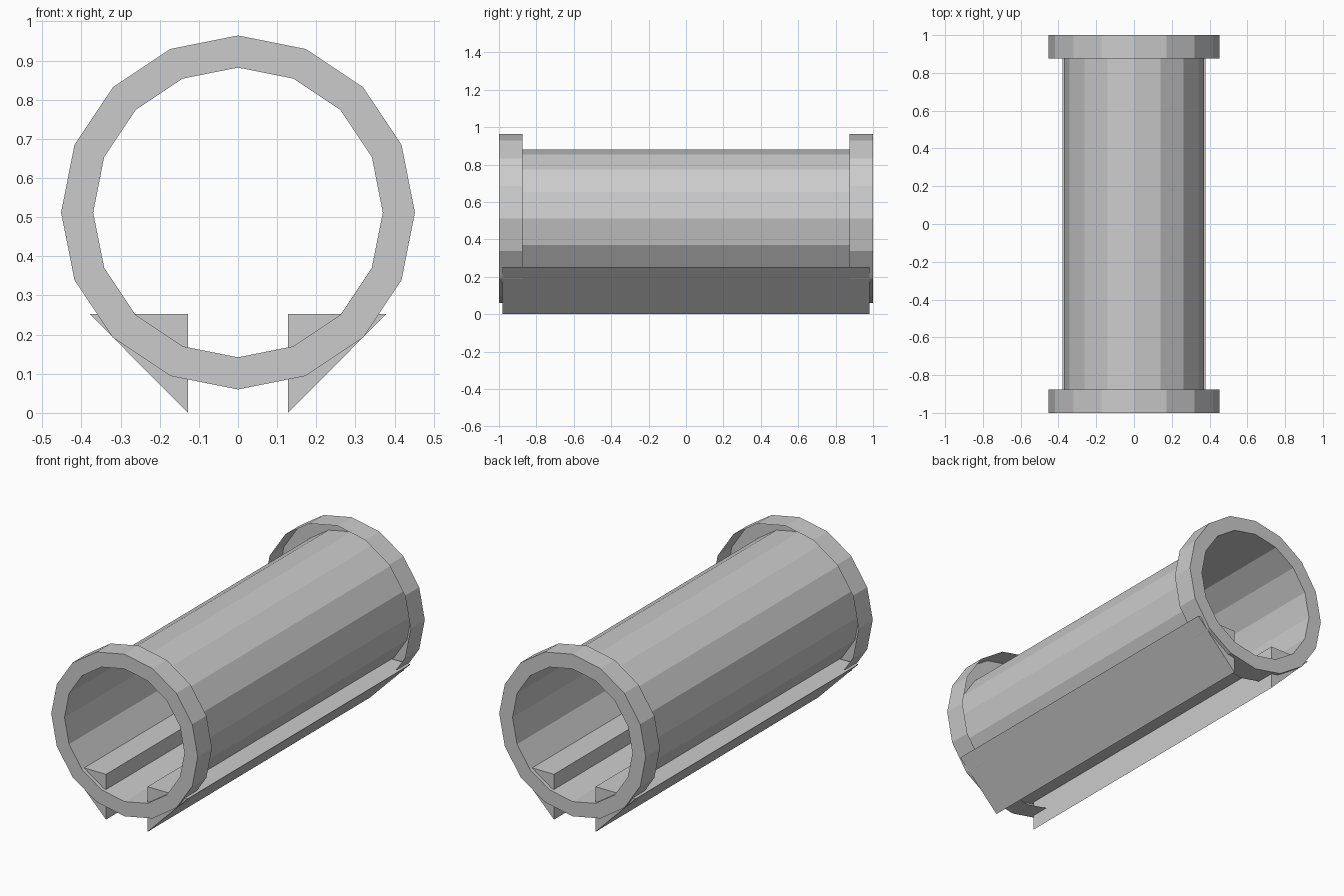
import bpy, bmesh
from math import cos, sin, pi

if "Cube" in bpy.data.objects:
    bpy.data.objects.remove(bpy.data.objects["Cube"])

SIDES = 16
CENTRE_Z = 0.512
R_TUBE, R_COLLAR = 0.37, 0.452


def finish(name, bm):
    mesh = bpy.data.meshes.new(name)
    bm.to_mesh(mesh)
    bm.free()
    obj = bpy.data.objects.new(name, mesh)
    bpy.context.collection.objects.link(obj)
    return obj


def sweep_round(name, profile):
    """Open surface through rings given as (radius, y)."""
    bm = bmesh.new()
    rings = [[bm.verts.new((r * cos(2 * pi * i / SIDES), y,
                            CENTRE_Z + r * sin(2 * pi * i / SIDES)))
              for i in range(SIDES)] for r, y in profile]
    for a, b in zip(rings, rings[1:]):
        for i in range(SIDES):
            j = (i + 1) % SIDES
            bm.faces.new((a[i], a[j], b[j], b[i]))
    bmesh.ops.recalc_face_normals(bm, faces=bm.faces)
    return finish(name, bm)


# Open pipe with a folded-over collar at each end; collars are hollow behind
sweep_round("pipe_with_collars", [
    (R_COLLAR, -0.875), (R_COLLAR, -1), (R_TUBE, -1),
    (R_TUBE, 1), (R_COLLAR, 1), (R_COLLAR, 0.875)])


# Triangular support rails running under the pipe
def rail(name, side):
    bm = bmesh.new()
    section = [(0.128, 0.0), (0.378, 0.252), (0.128, 0.252)]
    face = bm.faces.new([bm.verts.new((side * x, -0.98, z)) for x, z in section])
    ext = bmesh.ops.extrude_face_region(bm, geom=[face], use_keep_orig=True)
    moved = [v for v in ext["geom"] if isinstance(v, bmesh.types.BMVert)]
    bmesh.ops.translate(bm, verts=moved, vec=(0, 1.96, 0))
    bmesh.ops.recalc_face_normals(bm, faces=bm.faces)
    return finish(name, bm)


for label, side in (("left", -1), ("right", 1)):
    rail(f"support_rail_{label}", side)
